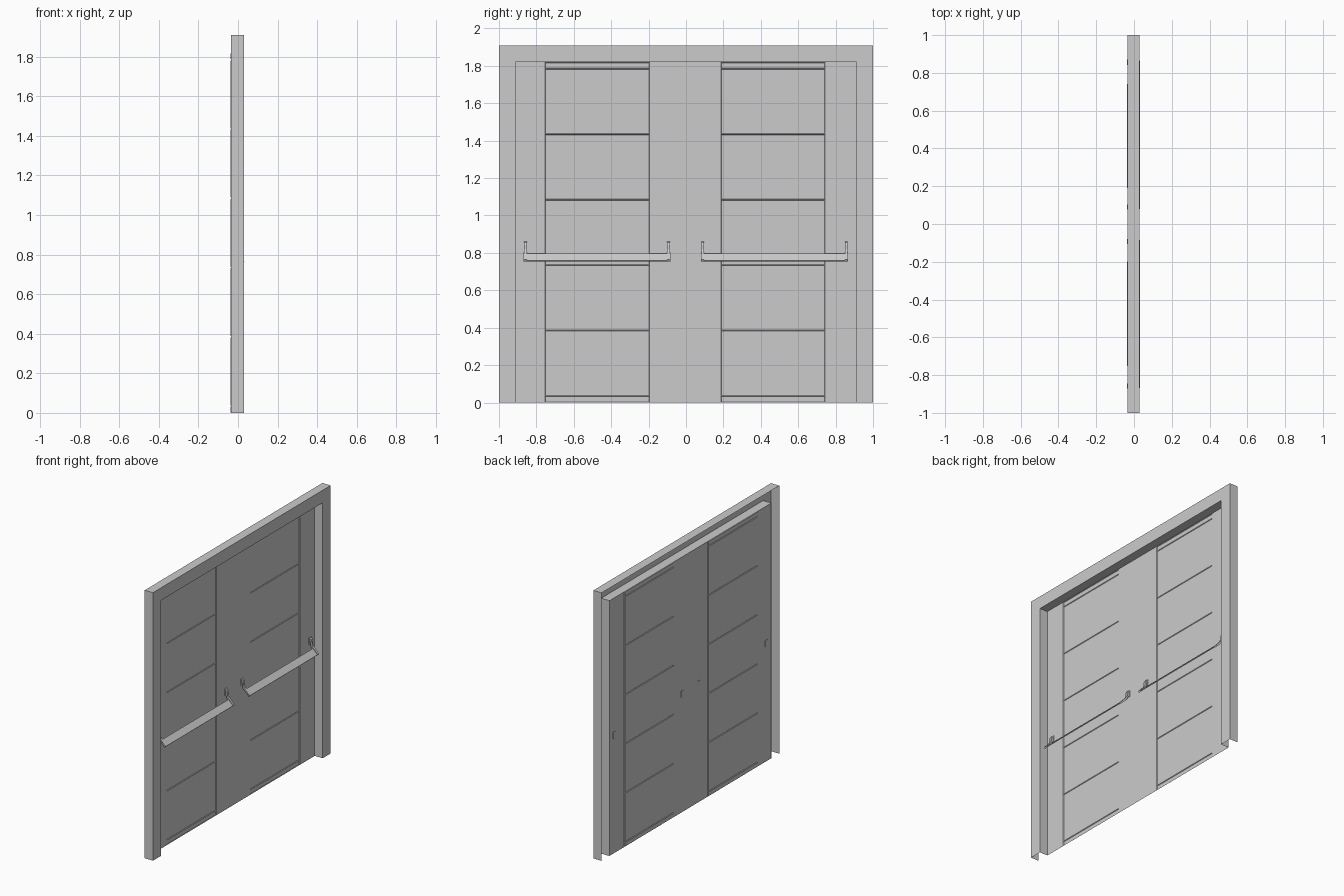
import bpy, bmesh

if "Cube" in bpy.data.objects:
    bpy.data.objects.remove(bpy.data.objects["Cube"])

BACK, FRONT = -0.035, 0.03      # depth range of the frame


def finish(name, bm):
    bmesh.ops.remove_doubles(bm, verts=bm.verts, dist=1e-5)
    mesh = bpy.data.meshes.new(name)
    bm.to_mesh(mesh)
    bm.free()
    ob = bpy.data.objects.new(name, mesh)
    bpy.context.collection.objects.link(ob)
    return ob


def prism(name, profile, y0, y1):
    """Extrude a closed (x, z) profile along y."""
    bm = bmesh.new()
    face = bm.faces.new([bm.verts.new((x, y0, z)) for x, z in profile])
    new = bmesh.ops.extrude_face_region(bm, geom=[face])["geom"]
    verts = [v for v in new if isinstance(v, bmesh.types.BMVert)]
    bmesh.ops.translate(bm, verts=verts, vec=(0, y1 - y0, 0))
    bmesh.ops.recalc_face_normals(bm, faces=bm.faces)
    return finish(name, bm)


# Door frame: folded channel, open at the back, swept around the opening
def door_frame():
    bm = bmesh.new()
    section = [(1.0, 1.91, BACK), (1.0, 1.91, FRONT),
               (0.911, 1.82, FRONT), (0.911, 1.82, BACK)]
    loops = [[bm.verts.new(p) for p in
              ((x, -y, 0), (x, -y, z), (x, y, z), (x, y, 0))]
             for y, z, x in section]
    for a, b in zip(loops, loops[1:]):
        for i in range(3):
            bm.faces.new((a[i], a[i + 1], b[i + 1], b[i]))
    bmesh.ops.recalc_face_normals(bm, faces=bm.faces)
    return finish("door_frame", bm)


# Door leaf: sheet with a column of shallow pressed panels
def door_leaf(name, ys):
    zs = [0, 0.035, 0.385, 0.735, 1.085, 1.435, 1.785, 1.82]
    bm = bmesh.new()
    grid = [[bm.verts.new((BACK + 0.002, y, z)) for z in zs] for y in ys]
    panels = []
    for i in range(3):
        for j in range(len(zs) - 1):
            f = bm.faces.new((grid[i][j], grid[i + 1][j],
                              grid[i + 1][j + 1], grid[i][j + 1]))
            if i == 1:
                panels.append(f)
    bm.normal_update()
    bmesh.ops.inset_individual(bm, faces=panels, thickness=0.005, depth=-0.004)
    return finish(name, bm)


# Push bar: tilted flat bar carried by two bent arms with wall brackets
def push_bar(side, y0, y1):
    w = 0.027
    bar = [(-0.008, 0.793), (-0.004, 0.796), (0.031, 0.760), (0.027, 0.755)]
    prism(side + "_push_bar", bar, y0 + 0.004, y1 - 0.004)
    bracket = [(-0.036, 0.82), (-0.036, 0.865), (-0.028, 0.865), (-0.028, 0.82)]
    arm = [(-0.028, 0.862), (-0.018, 0.856), (-0.013, 0.842), (-0.013, 0.822),
           (-0.006, 0.806), (0.033, 0.764), (0.027, 0.753), (-0.016, 0.796),
           (-0.023, 0.818), (-0.023, 0.840), (-0.028, 0.848)]
    for tag, y in (("outer", y0), ("inner", y1 - w)):
        prism(f"{side}_{tag}_bracket", bracket, y, y + w)
        prism(f"{side}_{tag}_arm", arm, y + 0.006, y + w - 0.006)


door_frame()
door_leaf("left_door", [-0.911, -0.754, -0.195, 0.004])
door_leaf("right_door", [0.004, 0.187, 0.744, 0.911])
push_bar("left", -0.872, -0.080)
push_bar("right", 0.076, 0.870)
